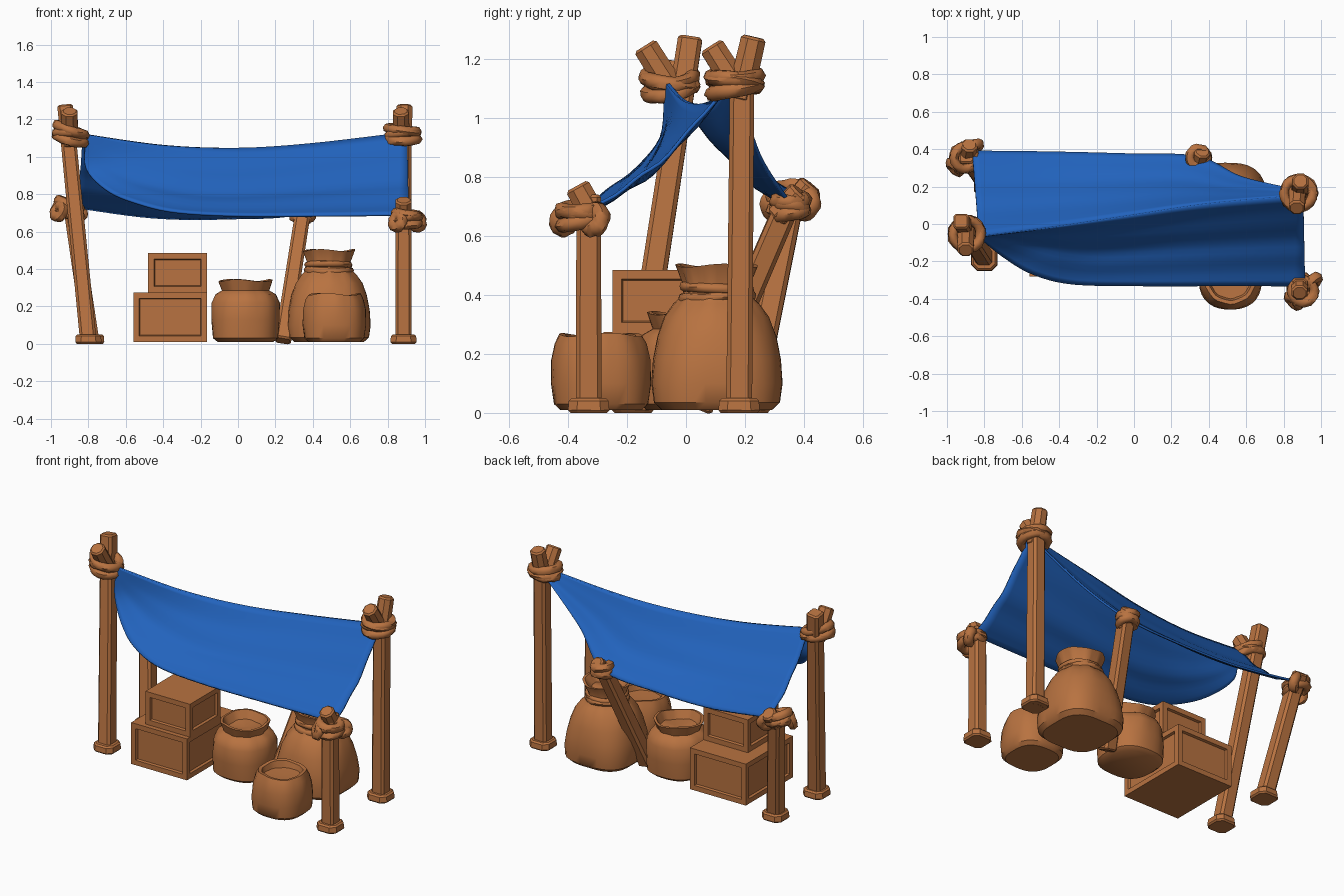
import bpy, bmesh, math, random
from mathutils import Vector, Matrix

random.seed(4)
cube = bpy.data.objects.get("Cube")
if cube:
    bpy.data.objects.remove(cube, do_unlink=True)


def material(name, rgb):
    m = bpy.data.materials.new(name)
    m.use_nodes = True
    m.diffuse_color = (*rgb, 1)
    m.node_tree.nodes["Principled BSDF"].inputs["Base Color"].default_value = (*rgb, 1)
    return m


BROWN = material("warm_brown", (0.48, 0.17, 0.052))
BLUE = material("cloth_blue", (0.016, 0.125, 0.51))


def finish(name, bm, mat, angle=None):
    bmesh.ops.recalc_face_normals(bm, faces=bm.faces)
    me = bpy.data.meshes.new(name)
    bm.to_mesh(me)
    bm.free()
    me.materials.append(mat)
    ob = bpy.data.objects.new(name, me)
    bpy.context.collection.objects.link(ob)
    if angle:
        smooth(ob, angle)
    return ob


def smooth(ob, angle):
    bpy.ops.object.select_all(action='DESELECT')
    ob.select_set(True)
    bpy.context.view_layer.objects.active = ob
    bpy.ops.object.shade_smooth_by_angle(angle=math.radians(angle))


# Bevelled timber running from one point to another
def beam(name, a, b, width, bevel=0.014, taper=0.94):
    a, b = Vector(a), Vector(b)
    bm = bmesh.new()
    bmesh.ops.create_cube(bm, size=1)
    for v in bm.verts:
        s = width * (taper if v.co.z > 0 else 1)
        v.co = Vector((v.co.x * s, v.co.y * s, (v.co.z + 0.5) * (b - a).length))
    upright = [e for e in bm.edges if abs(e.verts[0].co.z - e.verts[1].co.z) > 0.01]
    bmesh.ops.bevel(bm, geom=upright, offset=bevel, segments=1, affect='EDGES')
    caps = [e for e in bm.edges if abs(e.verts[0].co.z - e.verts[1].co.z) < 0.001]
    bmesh.ops.bevel(bm, geom=caps, offset=0.009, segments=1, affect='EDGES')
    axis = (b - a).normalized()
    side = Vector((0, 1, 0)).cross(axis).normalized()
    rot = Matrix((side, axis.cross(side), axis)).transposed().to_4x4()
    bm.transform(Matrix.Translation(a) @ rot)
    return finish(name, bm, BROWN)


# Lumpy rope loop
def loop(name, centre, radius, thick, tilt):
    bpy.ops.mesh.primitive_torus_add(location=centre, rotation=tilt, major_radius=radius,
                                     minor_radius=thick, major_segments=18, minor_segments=8)
    ob = bpy.context.object
    ob.name = name
    ob.data.materials.append(BROWN)
    for v in ob.data.vertices:
        v.co += v.co.normalized() * random.uniform(-0.004, 0.004)
    smooth(ob, 50)


def binding(name, centre, radius, thick, knotted):
    c = Vector(centre)
    lean = 0.18 if c.x < 0 else -0.05
    for i, (tx, ty, dz) in enumerate([(0.2, 0.08, -0.022), (-0.15, -0.12, 0.0), (0.05, 0.2, 0.022)]):
        loop(f"{name}_loop_{i}", c + Vector((0, 0, dz)), radius, thick, (tx, ty + lean, 0))
    if knotted:
        for i, s in enumerate((-1, 1)):
            loop(f"{name}_knot_{i}", c + Vector((s * 0.05, s * 0.05, -0.015)),
                 0.032, 0.03, (1.2, s * 0.5, s * 0.6))


# Posts: base, top, crossing stub (from, to), binding centre, binding radius, knotted
posts = {
    "tall_right_post": ((-0.80, -0.18, 0.01), (-0.925, 0.015, 1.275), (-0.9, -0.03, 1.07),
                        (-0.9, -0.14, 1.245), (-0.895, -0.055, 1.12), 0.078, False),
    "tall_left_post": ((0.885, 0.18, 0), (0.885, 0.19, 1.12), (0.885, 0.18, 1.06),
                       (0.89, 0.23, 1.275), (0.88, 0.165, 1.12), 0.078, False),
    "front_left_post": ((0.885, -0.33, 0), (0.885, -0.33, 0.74), (0.885, -0.31, 0.66),
                        (0.885, -0.37, 0.77), (0.905, -0.36, 0.67), 0.06, True),
    "back_right_post": ((-0.785, 0.215, 0.01), (-0.895, 0.365, 0.75), (-0.89, 0.35, 0.68),
                        (-0.88, 0.425, 0.775), (-0.905, 0.355, 0.725), 0.06, True),
    "back_middle_post": ((0.24, 0.045, 0.015), (0.35, 0.35, 0.72), (0.345, 0.31, 0.66),
                         (0.365, 0.39, 0.75), (0.345, 0.355, 0.70), 0.046, False),
}
for name, (base, top, s0, s1, knot, rad, knotted) in posts.items():
    beam(name, base, top, 0.088)
    beam(name + "_stub", s0, s1, 0.09, 0.024)
    binding(name + "_rope", knot, rad, 0.026, knotted)
    if name != "back_middle_post":
        x, y, _ = base
        beam(name + "_foot", (x, y, 0), (x, y, 0.05), 0.142, 0.03, 0.94)
beam("tall_left_post_cross_stub", (0.875, 0.19, 1.08), (0.87, 0.085, 1.245), 0.09, 0.024)


# Smooth curve through points, evaluated at t in 0..1
def curve(pts, t):
    f = min(t, 0.99999) * (len(pts) - 1)
    i, u = int(f), f - int(f)
    p = [Vector(pts[max(0, min(len(pts) - 1, i + k))]) for k in (-1, 0, 1, 2)]
    return 0.5 * (2 * p[1] + (p[2] - p[0]) * u + (2 * p[0] - 5 * p[1] + 4 * p[2] - p[3]) * u * u
                  + (3 * p[1] - p[0] - 3 * p[2] + p[3]) * u ** 3)


# Cloth roof: two sagging panels hung from one ridge
ridge = [(-0.83, -0.065, 1.12), (-0.4, -0.01, 1.06), (0, 0.05, 1.045), (0.4, 0.11, 1.07), (0.905, 0.155, 1.13)]
front_hem = [(-0.82, -0.07, 1.06), (-0.81, -0.085, 0.93), (-0.7, -0.175, 0.82), (-0.55, -0.265, 0.755),
             (-0.34, -0.32, 0.705), (0, -0.33, 0.685), (0.45, -0.33, 0.685), (0.915, -0.33, 0.69)]
back_hem = [(-0.865, 0.39, 0.73), (-0.45, 0.385, 0.675), (-0.05, 0.375, 0.67), (0.34, 0.36, 0.70),
            (0.58, 0.25, 0.87), (0.88, 0.18, 1.09)]


def panel(name, hem, nu=36, nv=16):
    bm = bmesh.new()
    grid = []
    for i in range(nu + 1):
        u = i / nu
        a, b = curve(ridge, u), curve(hem, u)
        drop = (a - b).length
        row = []
        for j in range(nv + 1):
            v = j / nv
            p = a.lerp(b, v)
            p.z -= 0.085 * drop * math.sin(math.pi * v)
            # soft creases run along the cloth
            p.z += 0.012 * drop * math.sin(v * 17 + u * 3) * math.sin(math.pi * v)
            row.append(bm.verts.new(p))
        grid.append(row)
    for i in range(nu):
        for j in range(nv):
            bm.faces.new((grid[i][j], grid[i + 1][j], grid[i + 1][j + 1], grid[i][j + 1]))
    ob = finish(name, bm, BLUE, 40)
    mod = ob.modifiers.new("Thickness", 'SOLIDIFY')
    mod.thickness = 0.012
    mod.offset = 0


panel("cloth_front_panel", front_hem)
panel("cloth_back_panel", back_hem)


# Crates with recessed side panels
def crate(name, lo, hi):
    lo, hi = Vector(lo), Vector(hi)
    bm = bmesh.new()
    bmesh.ops.create_cube(bm, size=1)
    for v in bm.verts:
        v.co = Vector([l + (c + 0.5) * (h - l) for l, h, c in zip(lo, hi, v.co)])
    sides = [f for f in bm.faces if abs(f.normal.z) < 0.5]
    bmesh.ops.inset_individual(bm, faces=sides, thickness=0.045)
    bmesh.ops.inset_individual(bm, faces=sides, thickness=0.006, depth=-0.015)
    finish(name, bm, BROWN)


crate("lower_crate", (-0.56, -0.28, 0.01), (-0.165, 0.195, 0.275))
crate("upper_crate", (-0.48, -0.25, 0.275), (-0.165, 0.06, 0.485))


# Sacks: squarish turned bodies with pleats around the neck
def sack(name, centre, profile, neck, square, pleat, n=36):
    bm = bmesh.new()
    rings = []
    for k, (r, z) in enumerate(profile):
        ring = []
        for i in range(n):
            t = 2 * math.pi * i / n
            sq = square * max(0, 1 - z / neck)
            fold = pleat * max(0, 1 - abs(z - neck) / 0.12) * math.cos(9 * t + k * 0.2)
            q = r * (1 - sq * math.cos(4 * t) + fold)
            wave = 0.006 * math.sin(3 * t + 1) if z > neck else 0
            ring.append(bm.verts.new((centre[0] + q * math.cos(t), centre[1] + q * math.sin(t), z + wave)))
        rings.append(ring)
    for a, b in zip(rings, rings[1:]):
        for i in range(n):
            bm.faces.new((a[i], a[(i + 1) % n], b[(i + 1) % n], b[i]))
    bm.faces.new(rings[0])
    bm.faces.new(rings[-1])
    finish(name, bm, BROWN, 40)


sack("tied_sack", (0.487, 0.105),
     [(0.2, 0.01), (0.228, 0.035), (0.235, 0.1), (0.226, 0.18), (0.207, 0.26), (0.18, 0.325), (0.145, 0.37),
      (0.112, 0.4), (0.108, 0.425), (0.14, 0.5), (0.125, 0.5), (0.085, 0.455), (0.03, 0.45)], 0.41, 0.07, 0.05)
loop("tied_sack_rope_low", (0.485, 0.105, 0.395), 0.116, 0.018, (0.05, 0.03, 0))
loop("tied_sack_rope_high", (0.485, 0.105, 0.422), 0.113, 0.017, (-0.06, 0, 0))
sack("open_sack", (0.04, 0.015),
     [(0.155, 0.01), (0.18, 0.03), (0.187, 0.13), (0.183, 0.22), (0.16, 0.265), (0.125, 0.285),
      (0.145, 0.338), (0.13, 0.34), (0.105, 0.29), (0.03, 0.285)], 0.285, 0.04, 0.03)
sack("small_open_sack", (0.515, -0.288),
     [(0.145, 0.01), (0.167, 0.03), (0.175, 0.1), (0.17, 0.18), (0.155, 0.235), (0.14, 0.265),
      (0.12, 0.262), (0.11, 0.225), (0.03, 0.22)], 0.235, 0.05, 0.02)
